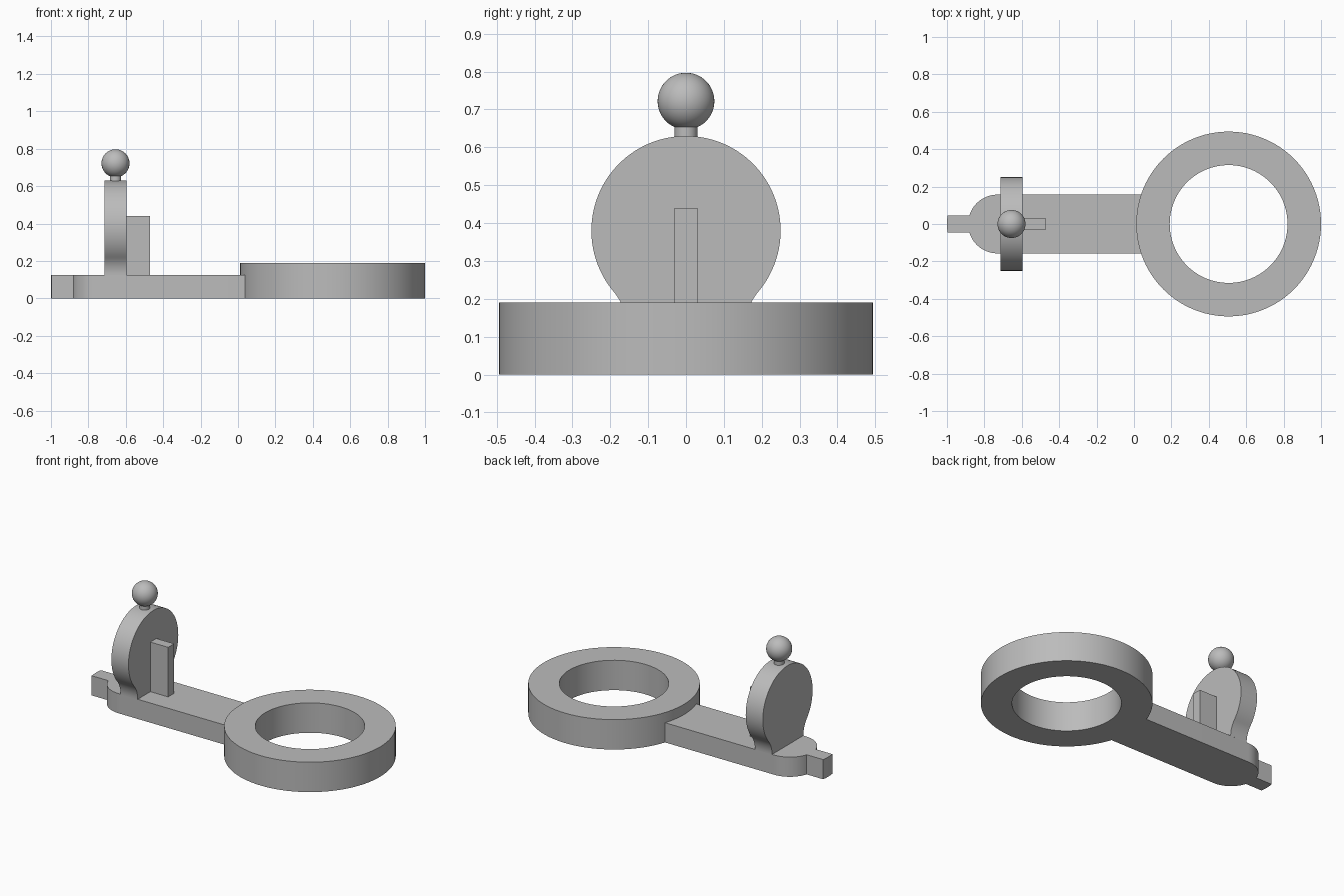
import bpy, bmesh
from math import sin, cos, pi, atan2, asin, sqrt, radians
from mathutils import Matrix

cube = bpy.data.objects.get("Cube")
if cube:
    bpy.data.objects.remove(cube, do_unlink=True)

grey = bpy.data.materials.new("plain grey")
grey.use_nodes = True
colour = (0.5, 0.5, 0.5, 1)
grey.diffuse_color = colour
grey.node_tree.nodes["Principled BSDF"].inputs["Base Color"].default_value = colour

RING_X, RING_R, HOLE_R, RING_H = 0.506, 0.494, 0.315, 0.19
BAR_H, BAR_W, END_X = 0.125, 0.157, -0.73
TAB_W, TAB_X = 0.046, -1.0
DISC_X, DISC_Z, DISC_R, DISC_T = -0.655, 0.38, 0.25, 0.12


def arc(cx, cy, r, a, b, n):
    return [(cx + r * cos(a + (b - a) * i / n), cy + r * sin(a + (b - a) * i / n))
            for i in range(n + 1)]


def finish(name, bm):
    bmesh.ops.recalc_face_normals(bm, faces=bm.faces)
    mesh = bpy.data.meshes.new(name)
    bm.to_mesh(mesh)
    bm.free()
    mesh.materials.append(grey)
    obj = bpy.data.objects.new(name, mesh)
    bpy.context.collection.objects.link(obj)
    bpy.ops.object.select_all(action="DESELECT")
    obj.select_set(True)
    bpy.context.view_layer.objects.active = obj
    bpy.ops.object.shade_smooth_by_angle(angle=radians(30))
    return obj


def extrude(name, outline, place, vector):
    """Fill an outline, placed by a function, and extrude it along a vector."""
    bm = bmesh.new()
    face = bm.faces.new([bm.verts.new(place(a, b)) for a, b in outline])
    out = bmesh.ops.extrude_face_region(bm, geom=[face], use_keep_orig=True)
    moved = [v for v in out["geom"] if isinstance(v, bmesh.types.BMVert)]
    bmesh.ops.translate(bm, verts=moved, vec=vector)
    return finish(name, bm)


def flat(a, b):
    return (a, b, 0)


# Ring: a rectangular section swept round a vertical axis
bm = bmesh.new()
section = [(HOLE_R, 0), (RING_R, 0), (RING_R, RING_H), (HOLE_R, RING_H)]
verts = [bm.verts.new((RING_X + r, 0, z)) for r, z in section]
edges = [bm.edges.new((verts[i], verts[(i + 1) % 4])) for i in range(4)]
bmesh.ops.spin(bm, geom=verts + edges, cent=(RING_X, 0, 0), axis=(0, 0, 1),
               angle=2 * pi, steps=96, use_merge=True)
bmesh.ops.remove_doubles(bm, verts=bm.verts, dist=0.0001)
finish("ring", bm)

# Bar: meets the ring along its curve, with a rounded end and a narrow tab
join = asin(BAR_W / RING_R)
root = asin(TAB_W / BAR_W)
tab_r = END_X - TAB_X
tip = asin(TAB_W / tab_r)
outline = arc(RING_X, 0, RING_R - 0.001, pi + join, pi - join, 12)
outline += arc(END_X, 0, BAR_W, pi / 2, pi - root, 16)
outline += arc(END_X, 0, tab_r, pi - tip, pi + tip, 6)
outline += arc(END_X, 0, BAR_W, pi + root, 3 * pi / 2, 16)
extrude("bar", outline, flat, (0, 0, BAR_H))

# Upright disc: fillets sweep tangentially from the disc down to the bar sides
drop = DISC_Z - BAR_H
fillet = (BAR_W**2 + drop**2 - DISC_R**2) / (2 * (DISC_R - BAR_W))
slope = atan2(drop, BAR_W + fillet)
right = arc(BAR_W + fillet, BAR_H, fillet, pi, pi - slope, 12)
left = [(-y, z) for y, z in reversed(right)]
outline = right[:-1] + arc(0, DISC_Z, DISC_R, -slope, pi + slope, 72) + left[1:]
extrude("upright_disc", outline, lambda y, z: (DISC_X - DISC_T / 2, y, z), (DISC_T, 0, 0))

# Fin: thin support on the ring side of the disc
fin_x = DISC_X + DISC_T / 2
extrude("fin", [(fin_x, -0.03), (-0.47, -0.03), (-0.47, 0.03), (fin_x, 0.03)],
        lambda x, y: (x, y, BAR_H), (0, 0, 0.315))

# Neck and ball on top of the disc
bm = bmesh.new()
bmesh.ops.create_cone(bm, cap_ends=True, segments=32, radius1=0.03, radius2=0.03,
                      depth=0.07, matrix=Matrix.Translation((DISC_X, 0, 0.64)))
finish("neck", bm)
bm = bmesh.new()
bmesh.ops.create_uvsphere(bm, u_segments=48, v_segments=24, radius=0.075,
                          matrix=Matrix.Translation((DISC_X, 0, 0.722)))
finish("ball", bm)
